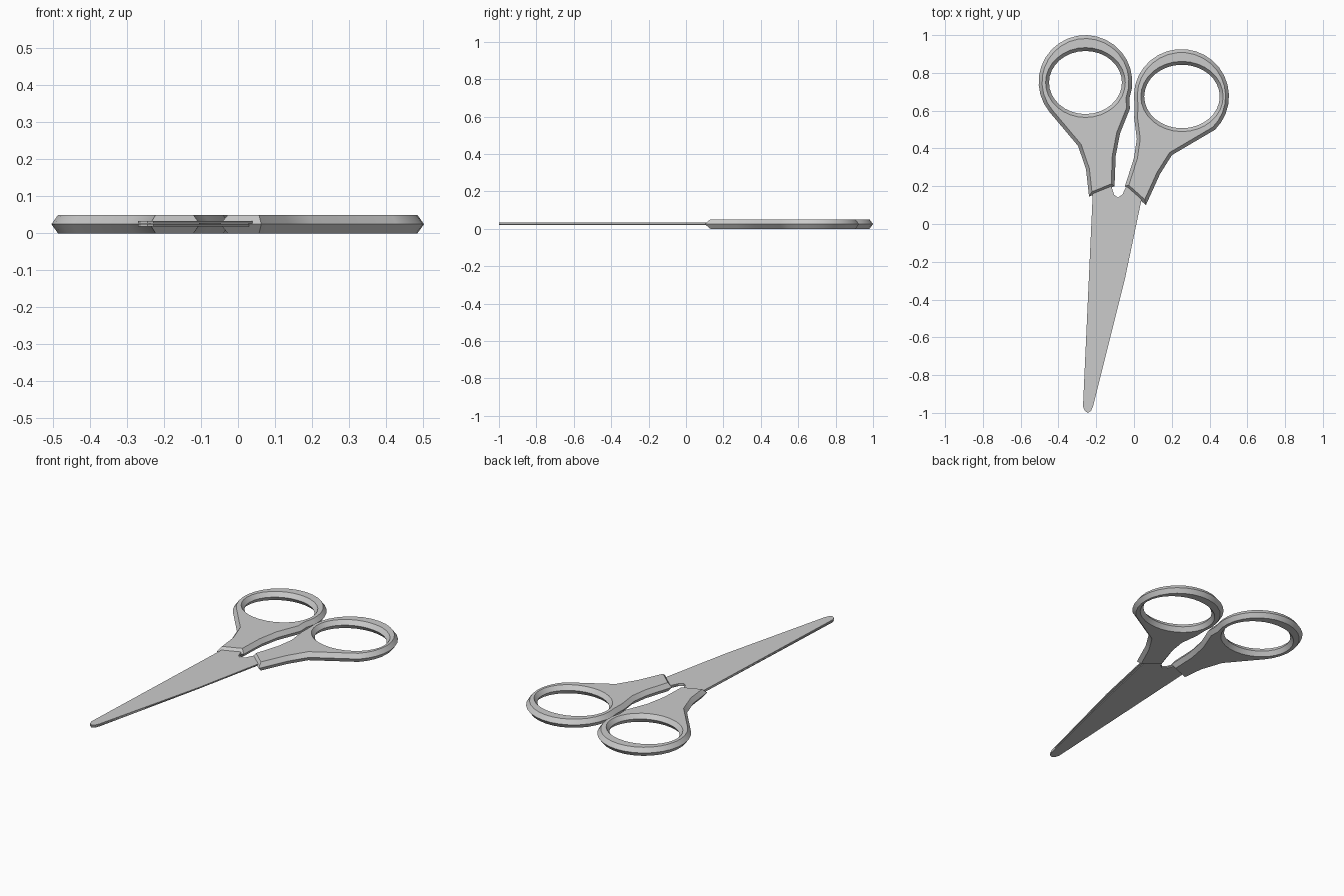
import bpy, bmesh
from math import cos, sin, radians, pi
from mathutils import Vector

if "Cube" in bpy.data.objects:
    bpy.data.objects.remove(bpy.data.objects["Cube"])

BEVEL, HEIGHT = 0.018, 0.05


def arc(cx, cy, rx, ry, a0, a1, n):
    return [(cx + rx * cos(radians(a0 + (a1 - a0) * i / n)),
             cy + ry * sin(radians(a0 + (a1 - a0) * i / n))) for i in range(n + 1)]


def inset(points, d):
    """Move a counter-clockwise outline inward by d with mitred corners."""
    out = []
    for i, p in enumerate(points):
        p = Vector(p)
        e1 = (p - Vector(points[i - 1])).normalized()
        e2 = (Vector(points[(i + 1) % len(points)]) - p).normalized()
        n1, n2 = Vector((-e1.y, e1.x)), Vector((-e2.y, e2.x))
        out.append(p + (n1 + n2) * d / (1 + n1.dot(n2)))
    return out


def stack(bm, layers):
    """Bridge outlines at several heights; return the bottom and top edges."""
    rings = [[bm.verts.new((p[0], p[1], z)) for p in pts] for pts, z in layers]
    n = len(rings[0])
    for lo, hi in zip(rings, rings[1:]):
        for i in range(n):
            j = (i + 1) % n
            bm.faces.new((lo[i], lo[j], hi[j], hi[i]))
    return [[bm.edges.get((r[i], r[(i + 1) % n])) for i in range(n)]
            for r in (rings[0], rings[-1])]


def finish(name, bm):
    bmesh.ops.recalc_face_normals(bm, faces=bm.faces)
    mesh = bpy.data.meshes.new(name)
    bm.to_mesh(mesh)
    bm.free()
    ob = bpy.data.objects.new(name, mesh)
    bpy.context.collection.objects.link(ob)
    bpy.ops.object.select_all(action='DESELECT')
    ob.select_set(True)
    bpy.context.view_layer.objects.active = ob
    bpy.ops.object.shade_smooth_by_angle(angle=radians(30))
    return ob


def handle(name, outline, hole):
    """Flat grip with a pointed rim outside and around the finger hole."""
    bm = bmesh.new()
    cx, cy, rx, ry = hole
    ring = lambda d: arc(cx, cy, rx + d, ry + d, 0, 348.75, 31)
    small = inset(outline, BEVEL)
    outer = stack(bm, [(small, 0), (outline, HEIGHT / 2), (small, HEIGHT)])
    inner = stack(bm, [(ring(BEVEL), 0), (ring(0), HEIGHT / 2), (ring(BEVEL), HEIGHT)])
    for a, b in zip(outer, inner):
        bmesh.ops.triangle_fill(bm, use_beauty=True, edges=a + b)
    return finish(name, bm)


def blade(name, outline, z0, z1):
    bm = bmesh.new()
    for edges in stack(bm, [(outline, z0), (outline, z1)]):
        bmesh.ops.triangle_fill(bm, use_beauty=True, edges=edges)
    return finish(name, bm)


# Handles: round bow plus a tapering shank
handle("left_handle",
       arc(-0.257, 0.752, 0.248, 0.248, -20, 220, 20) +
       [(-0.296, 0.413), (-0.254, 0.29), (-0.238, 0.145), (-0.103, 0.2),
        (-0.097, 0.36), (-0.074, 0.48), (-0.022, 0.61)],
      (-0.257, 0.749, 0.193, 0.167))
handle("right_handle",
       arc(0.251, 0.676, 0.252, 0.25, -45, 190, 20) +
       [(0.001, 0.56), (0.015, 0.45), (0.0, 0.35), (-0.048, 0.2),
        (0.063, 0.1), (0.138, 0.265), (0.201, 0.365)],
      (0.254, 0.675, 0.2, 0.168))

# Closed blades: rounded tip, straight back, kinked edge and a notch between the tangs
notch = [(-0.04, 0.2), (-0.062, 0.155), (-0.085, 0.14), (-0.105, 0.155), (-0.12, 0.2)]
tip = [(-0.27, -0.965), (-0.262, -0.987), (-0.245, -1.0), (-0.228, -0.99), (-0.217, -0.965)]
blade("upper_blade", tip + [(-0.048, -0.29), (0.04, 0.13)] + notch + [(-0.218, 0.17)],
      0.027, 0.034)
blade("lower_blade", tip + [(-0.06, -0.29), (0.03, 0.13)] + notch + [(-0.215, 0.17)],
      0.019, 0.025)
